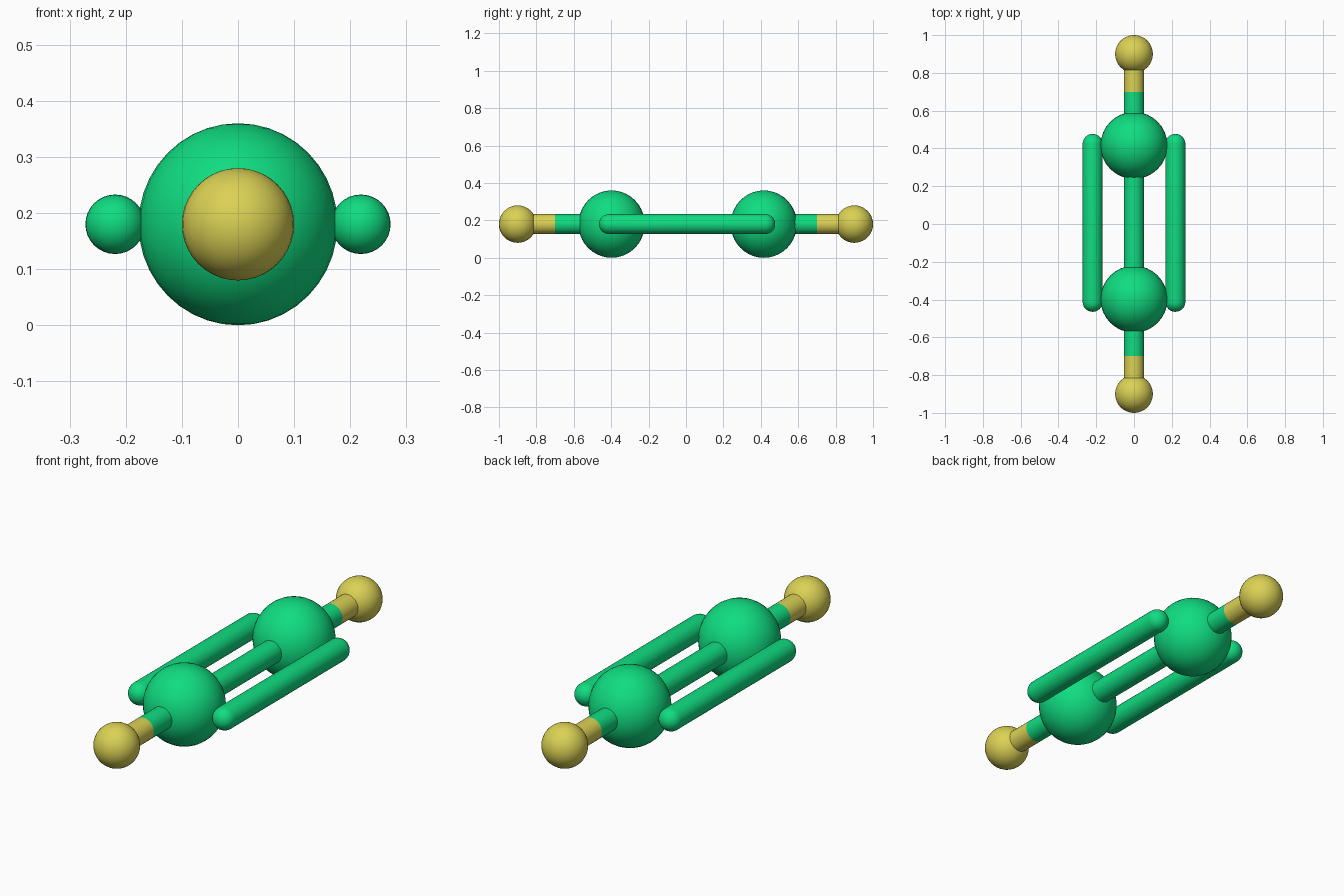
import bpy, bmesh, math

if "Cube" in bpy.data.objects:
    bpy.data.objects.remove(bpy.data.objects["Cube"])

Z = 0.18          # height of the molecule axis
BOND_R = 0.053


def material(name, rgb):
    m = bpy.data.materials.new(name)
    m.diffuse_color = (*rgb, 1)
    m.use_nodes = True
    m.node_tree.nodes["Principled BSDF"].inputs["Base Color"].default_value = m.diffuse_color
    return m


green = material("green", (0.005, 0.72, 0.22))
gold = material("gold", (0.71, 0.64, 0.09))


def finish(name, mat):
    ob = bpy.context.object
    ob.name = name
    ob.data.materials.append(mat)
    bpy.ops.object.shade_smooth_by_angle(angle=math.radians(40))
    return ob


def ball(name, y, radius, mat, scale=(1, 1, 1)):
    bpy.ops.mesh.primitive_uv_sphere_add(segments=32, ring_count=20, radius=radius, location=(0, y, Z))
    bpy.context.object.scale = scale
    finish(name, mat)


def rod(name, y0, y1, mat):
    bpy.ops.mesh.primitive_cylinder_add(vertices=32, radius=BOND_R, depth=y1 - y0,
                                        location=(0, (y0 + y1) / 2, Z),
                                        rotation=(math.pi / 2, 0, 0))
    finish(name, mat)


def capsule(name, x, y0, y1, mat):
    # half-round, straight, half-round profile spun around the y axis
    steps = 8
    arc = [math.pi / 2 * i / steps for i in range(steps + 1)]
    prof = [(BOND_R * math.sin(a), y0 - BOND_R * math.cos(a)) for a in arc]
    prof += [(BOND_R * math.cos(a), y1 + BOND_R * math.sin(a)) for a in arc]
    bm = bmesh.new()
    vs = [bm.verts.new((r, y, 0)) for r, y in prof]
    edges = [bm.edges.new(p) for p in zip(vs, vs[1:])]
    bmesh.ops.spin(bm, geom=vs + edges, cent=(0, 0, 0), axis=(0, 1, 0),
                   angle=2 * math.pi, steps=32)
    bmesh.ops.remove_doubles(bm, verts=bm.verts, dist=1e-5)
    bmesh.ops.recalc_face_normals(bm, faces=bm.faces)
    me = bpy.data.meshes.new(name)
    bm.to_mesh(me)
    bm.free()
    ob = bpy.data.objects.new(name, me)
    ob.location = (x, 0, Z)
    bpy.context.collection.objects.link(ob)
    bpy.ops.object.select_all(action='DESELECT')
    ob.select_set(True)
    bpy.context.view_layer.objects.active = ob
    finish(name, mat)


# large atoms
for side, y in (("front", -0.398), ("back", 0.416)):
    ball(side + "_large_atom", y, 0.18, green, (0.985, 0.985, 1))

# small end atoms
for side, y in (("front", -0.9), ("back", 0.9)):
    ball(side + "_small_atom", y, 0.1, gold)

# central bond with gold outer ends
rod("center_bond", -0.7, 0.7, green)
rod("front_bond_end", -0.9, -0.7, gold)
rod("back_bond_end", 0.7, 0.9, gold)

# outer bonds with rounded ends
for side, x in (("left", -0.219), ("right", 0.219)):
    capsule(side + "_outer_bond", x, -0.412, 0.424, green)
